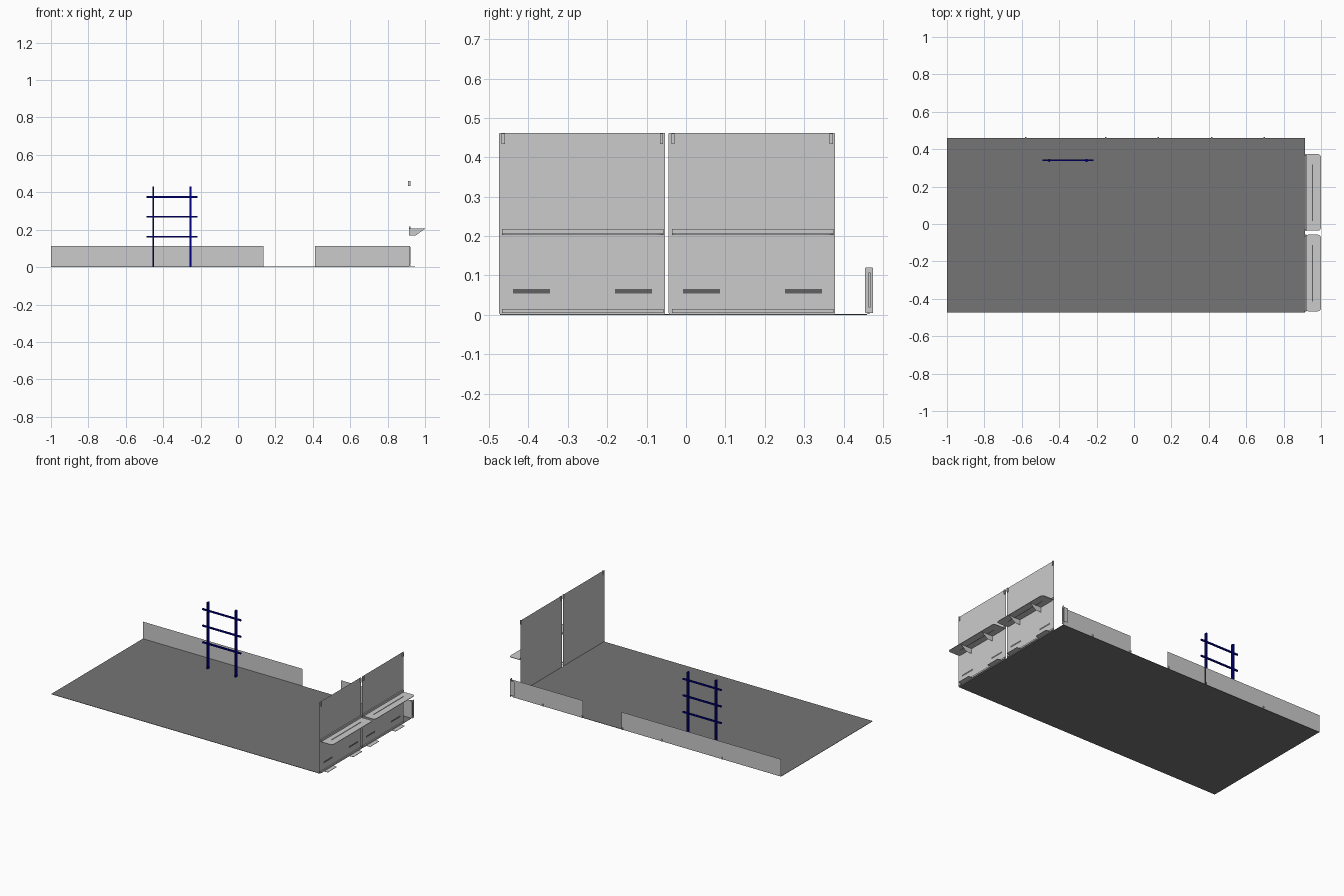
import bpy, bmesh, math
from mathutils import Vector

if "Cube" in bpy.data.objects:
    bpy.data.objects.remove(bpy.data.objects["Cube"])


def colour(name, rgb):
    m = bpy.data.materials.new(name)
    m.diffuse_color = (*rgb, 1)
    m.use_nodes = True
    m.node_tree.nodes["Principled BSDF"].inputs["Base Color"].default_value = m.diffuse_color
    return m


navy = colour("navy", (0.0, 0.0, 0.24))
dark = colour("dark_grey", (0.12, 0.12, 0.12))
floor_grey = colour("floor_grey", (0.178, 0.178, 0.178))


def sheet(name, origin, u, v, loops, mat=None, thick=0):
    """Flat sheet from an outer outline and optional hole outlines."""
    o, u, v = Vector(origin), Vector(u), Vector(v)
    bm = bmesh.new()
    for pts in loops:
        vs = [bm.verts.new(o + u * a + v * b) for a, b in pts]
        if len(loops) == 1:
            bm.faces.new(vs)
        else:
            for i, p in enumerate(vs):
                bm.edges.new((p, vs[(i + 1) % len(vs)]))
    if len(loops) > 1:
        bmesh.ops.triangle_fill(bm, use_beauty=True, edges=bm.edges[:], normal=u.cross(v))
    me = bpy.data.meshes.new(name)
    bm.to_mesh(me)
    bm.free()
    ob = bpy.data.objects.new(name, me)
    bpy.context.collection.objects.link(ob)
    if mat:
        me.materials.append(mat)
    if thick:
        mod = ob.modifiers.new("thickness", 'SOLIDIFY')
        mod.thickness = thick
    return ob


def rect(a0, a1, b0, b1, r=0.0, seg=4):
    """Rectangle outline, with rounded corners when r > 0."""
    if r == 0:
        return [(a0, b0), (a1, b0), (a1, b1), (a0, b1)]
    pts = []
    for k, (a, b) in enumerate([(a0 + r, b0 + r), (a1 - r, b0 + r), (a1 - r, b1 - r), (a0 + r, b1 - r)]):
        for i in range(seg + 1):
            t = math.pi * (1 + k / 2) + math.pi / 2 * i / seg
            pts.append((a + r * math.cos(t), b + r * math.sin(t)))
    return pts


def box(name, x, y, z, mat=None):
    bpy.ops.mesh.primitive_cube_add(size=1, location=[(p[0] + p[1]) / 2 for p in (x, y, z)])
    ob = bpy.context.object
    ob.name = name
    ob.scale = [p[1] - p[0] for p in (x, y, z)]
    if mat:
        ob.data.materials.append(mat)
    return ob


X, Y, Z = (1, 0, 0), (0, 1, 0), (0, 0, 1)
XE = 0.914   # plane of the tall end panels

# Floor
box("floor", (-1, XE), (-0.472, 0.46), (0, 0.002), floor_grey)

# Low side walls, with a gap for the opening
for x0, x1 in [(-1, -0.147), (-0.146, 0.137), (0.412, 0.697), (0.698, 0.92)]:
    sheet("side_wall", (0, 0.46, 0), X, Z, [rect(x0, x1, 0.002, 0.112)])
for x in (-0.58, -0.15, 0.13, 0.415, 0.696):
    box("wall_clip", (x - 0.004, x + 0.004), (0.461, 0.466), (0.002, 0.014))

# Narrow slotted end frame closing the corner of the side wall
sheet("corner_frame", (0.922, 0, 0), Y, Z,
      [rect(0.455, 0.475, 0.004, 0.12, 0.003), rect(0.463, 0.469, 0.02, 0.106)])
sheet("corner_backing", (0.914, 0, 0), Y, Z, [rect(0.461, 0.471, 0.015, 0.11)])
sheet("corner_return", (0, 0.474, 0), X, Z, [rect(0.89, 0.922, 0.015, 0.11, 0.006)])

# Two tall end panels, each with its shelf, brackets and feet
for y0 in (-0.475, -0.044):
    y1 = y0 + 0.422
    s0, s1 = y0 + 0.008, y1 - 0.004
    sheet("end_panel", (XE, 0, 0), Y, Z, [rect(y0, y1, 0.002, 0.462, 0.003)])
    sheet("shelf", (0, 0, 0.206), X, Y,
          [rect(XE, 1.0, s0, s1, 0.018), rect(0.953, 0.957, y0 + 0.06, y1 - 0.06)], None, 0.003)
    # Dark backing seen through the narrow shelf slot
    sheet("shelf_slot", (0, 0, 0.2025), X, Y, [rect(0.952, 0.958, y0 + 0.06, y1 - 0.06)], dark)
    box("shelf_flange", (XE, XE + 0.007), (s0, s1), (0.206, 0.218))
    box("foot_flange", (XE, XE + 0.007), (s0, s1), (0.004, 0.014))
    for dy in (0.118, 0.305):
        sheet("shelf_bracket", (0, y0 + dy, 0), X, Z,
              [[(XE, 0.17), (0.952, 0.17), (0.997, 0.203), (XE, 0.203)]])
    for dy in (0.036, 0.295):
        a, b = y0 + dy, y0 + dy + 0.094
        sheet("foot_tab", (0, 0, 0.006), X, Y, [rect(XE, 0.947, a, b, 0.004)], None, 0.002)
        sheet("panel_slot", (XE + 0.002, 0, 0), Y, Z, [rect(a, b, 0.054, 0.066)], dark)
    for yc in (y0 + 0.011, y1 - 0.009):
        box("top_hook", (XE - 0.004, XE + 0.007), (yc - 0.004, yc + 0.004), (0.434, 0.46))

# Ladder frame
for x in (-0.453, -0.254):
    box("ladder_post", (x - 0.005, x + 0.005), (0.332, 0.348), (0.002, 0.43), navy)
for z in (0.162, 0.269, 0.375):
    box("ladder_rung", (-0.49, -0.217), (0.336, 0.344), (z - 0.005, z + 0.005), navy)
